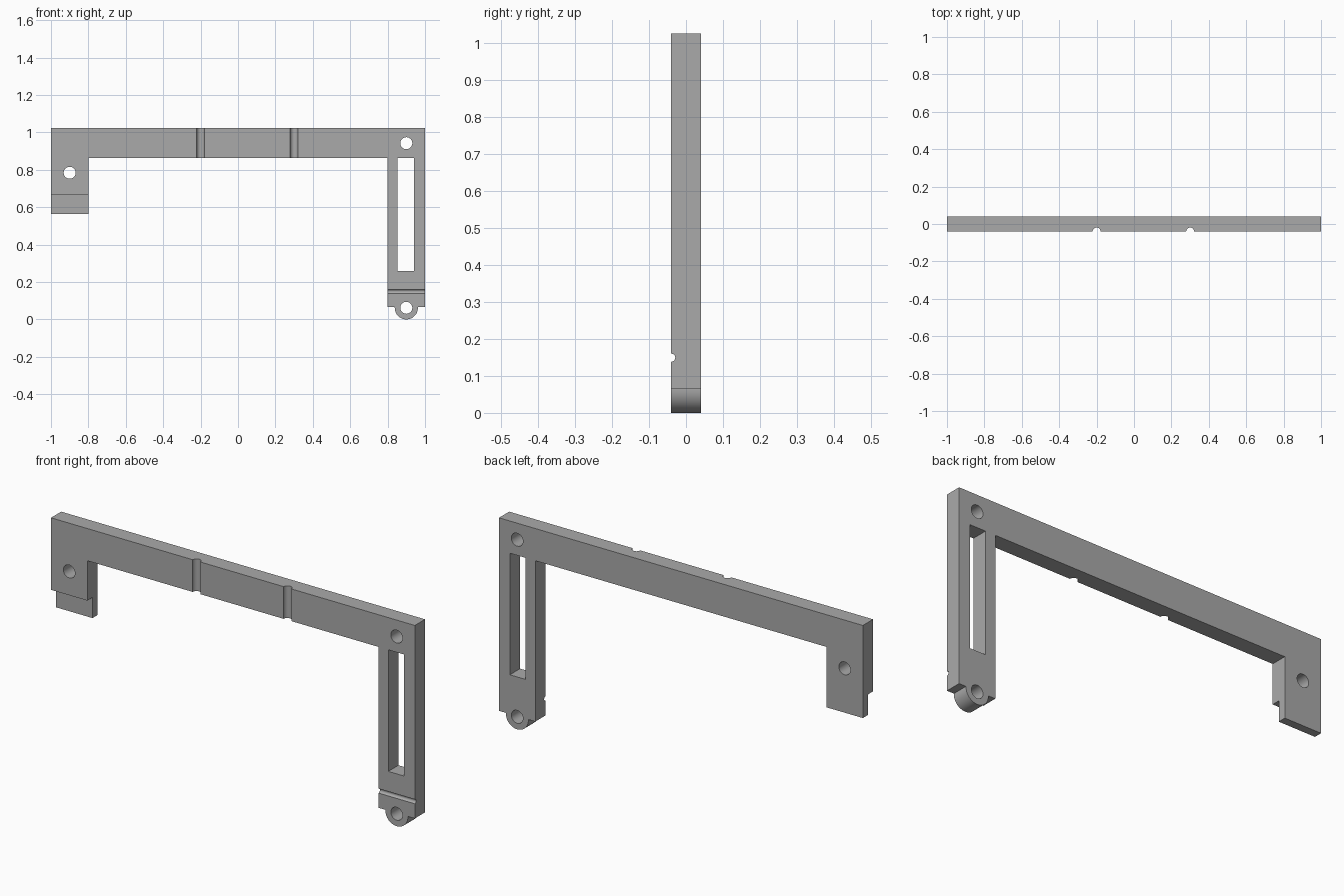
import bpy
import bmesh
import math
from mathutils import Matrix

cube = bpy.data.objects.get("Cube")
if cube:
    bpy.data.objects.remove(cube, do_unlink=True)

HALF = 0.04      # half the plate thickness
TOP = 1.024
BAR = 0.864      # underside of the top bar
LEG = 0.9        # centre line of both legs
LUG_Z = 0.062

grey = bpy.data.materials.new("mid grey")
grey.use_nodes = True
color = (0.4, 0.4, 0.4, 1)
grey.diffuse_color = color
grey.node_tree.nodes["Principled BSDF"].inputs["Base Color"].default_value = color


def make_object(name, bm):
    bmesh.ops.recalc_face_normals(bm, faces=bm.faces)
    mesh = bpy.data.meshes.new(name)
    bm.to_mesh(mesh)
    bm.free()
    mesh.materials.append(grey)
    obj = bpy.data.objects.new(name, mesh)
    bpy.context.collection.objects.link(obj)
    return obj


def plate(name, outline):
    """Extrude an x-z outline through the full thickness."""
    bm = bmesh.new()
    face = bm.faces.new([bm.verts.new((x, -HALF, z)) for x, z in outline])
    ext = bmesh.ops.extrude_face_region(bm, geom=[face])
    verts = [v for v in ext["geom"] if isinstance(v, bmesh.types.BMVert)]
    bmesh.ops.translate(bm, verts=verts, vec=(0, 2 * HALF, 0))
    return make_object(name, bm)


def box(name, x0, x1, y0, y1, z0, z1):
    bm = bmesh.new()
    bmesh.ops.create_cube(bm, size=1)
    bmesh.ops.scale(bm, verts=bm.verts, vec=(x1 - x0, y1 - y0, z1 - z0))
    bmesh.ops.translate(bm, verts=bm.verts, vec=((x0 + x1) / 2, (y0 + y1) / 2, (z0 + z1) / 2))
    return make_object(name, bm)


def rod(name, center, radius, length, axis):
    turn = {"X": Matrix.Rotation(math.pi / 2, 4, "Y"),
            "Y": Matrix.Rotation(math.pi / 2, 4, "X"),
            "Z": Matrix.Identity(4)}[axis]
    bm = bmesh.new()
    bmesh.ops.create_cone(bm, cap_ends=True, segments=40, radius1=radius, radius2=radius,
                          depth=length, matrix=Matrix.Translation(center) @ turn)
    return make_object(name, bm)


# Bracket outline: top bar, short leg, long leg ending in a round lug
lug = [(LEG + 0.062 * math.cos(a), LUG_Z + 0.062 * math.sin(a))
       for a in (math.pi + math.pi * i / 24 for i in range(25))]
foot = LUG_Z + 0.003
outline = [(-1, TOP), (-1, 0.564), (-0.8, 0.564), (-0.8, BAR), (0.8, BAR), (0.8, foot),
           (LEG - 0.062, foot), *lug, (LEG + 0.062, foot), (1, foot), (1, TOP)]
bracket = plate("bracket", outline)

# Openings, grooves and the stepped tab of the short leg
cutters = [
    box("slot_cutter", 0.854, 0.94, -0.1, 0.1, 0.26, BAR),
    box("tab_step_cutter", -1.1, -0.7, -0.1, 0, 0.5, 0.666),
    rod("leg_groove_cutter", (LEG, -HALF, 0.149), 0.011, 0.4, "X"),
]
for x, z in ((-LEG, 0.784), (LEG, 0.942), (LEG, LUG_Z)):
    cutters.append(rod("hole_cutter", (x, 0, z), 0.032, 0.3, "Y"))
for x in (-0.2, 0.3):
    cutters.append(rod("bar_groove_cutter", (x, -HALF, 0.94), 0.021, 0.4, "Z"))

bpy.ops.object.select_all(action="DESELECT")
bracket.select_set(True)
bpy.context.view_layer.objects.active = bracket
for cutter in cutters:
    cutter.hide_render = True
    cut = bracket.modifiers.new("cut", "BOOLEAN")
    cut.operation = "DIFFERENCE"
    cut.solver = "EXACT"
    cut.object = cutter
    bpy.ops.object.modifier_apply(modifier=cut.name)
    bpy.data.objects.remove(cutter, do_unlink=True)

bpy.ops.object.shade_smooth_by_angle(angle=math.radians(30))
